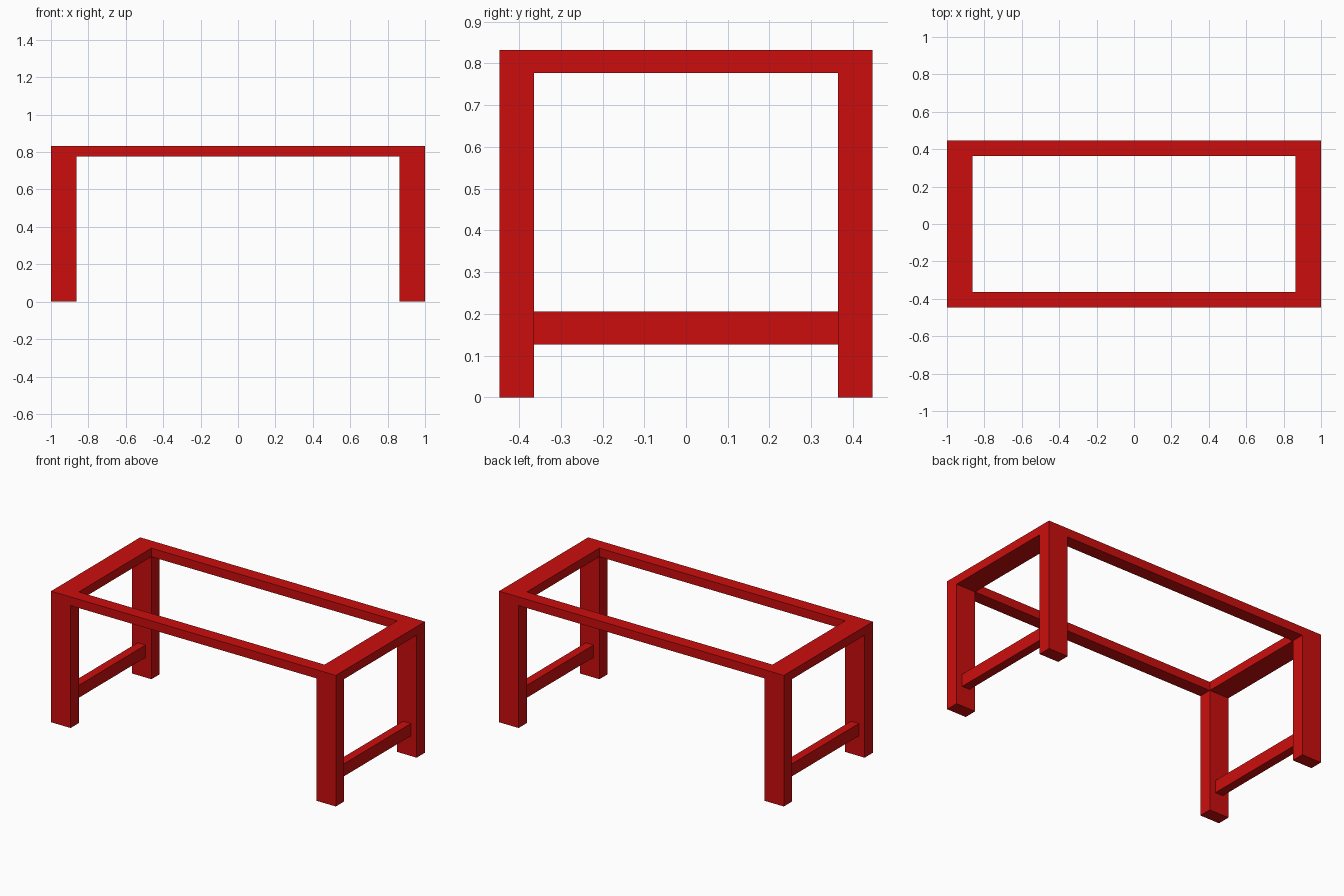
import bpy

default = bpy.data.objects.get("Cube")
if default:
    bpy.data.objects.remove(default, do_unlink=True)

# Single red paint
red = bpy.data.materials.new("red_paint")
red.use_nodes = True
red.diffuse_color = (0.6, 0.004, 0.004, 1)
red.node_tree.nodes["Principled BSDF"].inputs["Base Color"].default_value = red.diffuse_color


def box(name, low, high):
    """Flat-shaded box between two opposite corners."""
    bpy.ops.mesh.primitive_cube_add(size=1, location=[(a + b) / 2 for a, b in zip(low, high)])
    obj = bpy.context.object
    obj.name = name
    obj.scale = [b - a for a, b in zip(low, high)]
    bpy.ops.object.transform_apply(location=False, rotation=False, scale=True)
    obj.data.materials.append(red)
    return obj


def drop_faces(obj, axis):
    """Remove the two end faces along an axis, where the part butts against others."""
    import bmesh
    bm = bmesh.new()
    bm.from_mesh(obj.data)
    ends = [f for f in bm.faces if abs(f.normal[axis]) > 0.9]
    bmesh.ops.delete(bm, geom=ends, context='FACES')
    bm.to_mesh(obj.data)
    bm.free()


X, Y, TOP = 1.0, 0.447, 0.832        # outer half sizes and height
IN_X, IN_Y, UNDER = 0.863, 0.364, 0.777  # inner edges and frame underside
STRETCH_IN, STRETCH_OUT = 0.904, 0.959


def span(side, inner, outer):
    return sorted((side * inner, side * outer))


# Legs run the full height and form the frame corners
for sx, x_name in ((1, "left"), (-1, "right")):
    x0, x1 = span(sx, IN_X, X)
    for sy, y_name in ((-1, "front"), (1, "back")):
        y0, y1 = span(sy, IN_Y, Y)
        box(f"{y_name}_{x_name}_leg", (x0, y0, 0), (x1, y1, TOP))

    # End rail of the top frame
    drop_faces(box(f"{x_name}_end_rail", (x0, -IN_Y, UNDER), (x1, IN_Y, TOP)), 1)

    # Low stretcher centred between the legs
    s0, s1 = span(sx, STRETCH_IN, STRETCH_OUT)
    drop_faces(box(f"{x_name}_stretcher", (s0, -IN_Y, 0.127), (s1, IN_Y, 0.206)), 1)

# Long rails of the top frame
for sy, y_name in ((-1, "front"), (1, "back")):
    y0, y1 = span(sy, IN_Y, Y)
    drop_faces(box(f"{y_name}_long_rail", (-IN_X, y0, UNDER), (IN_X, y1, TOP)), 0)
